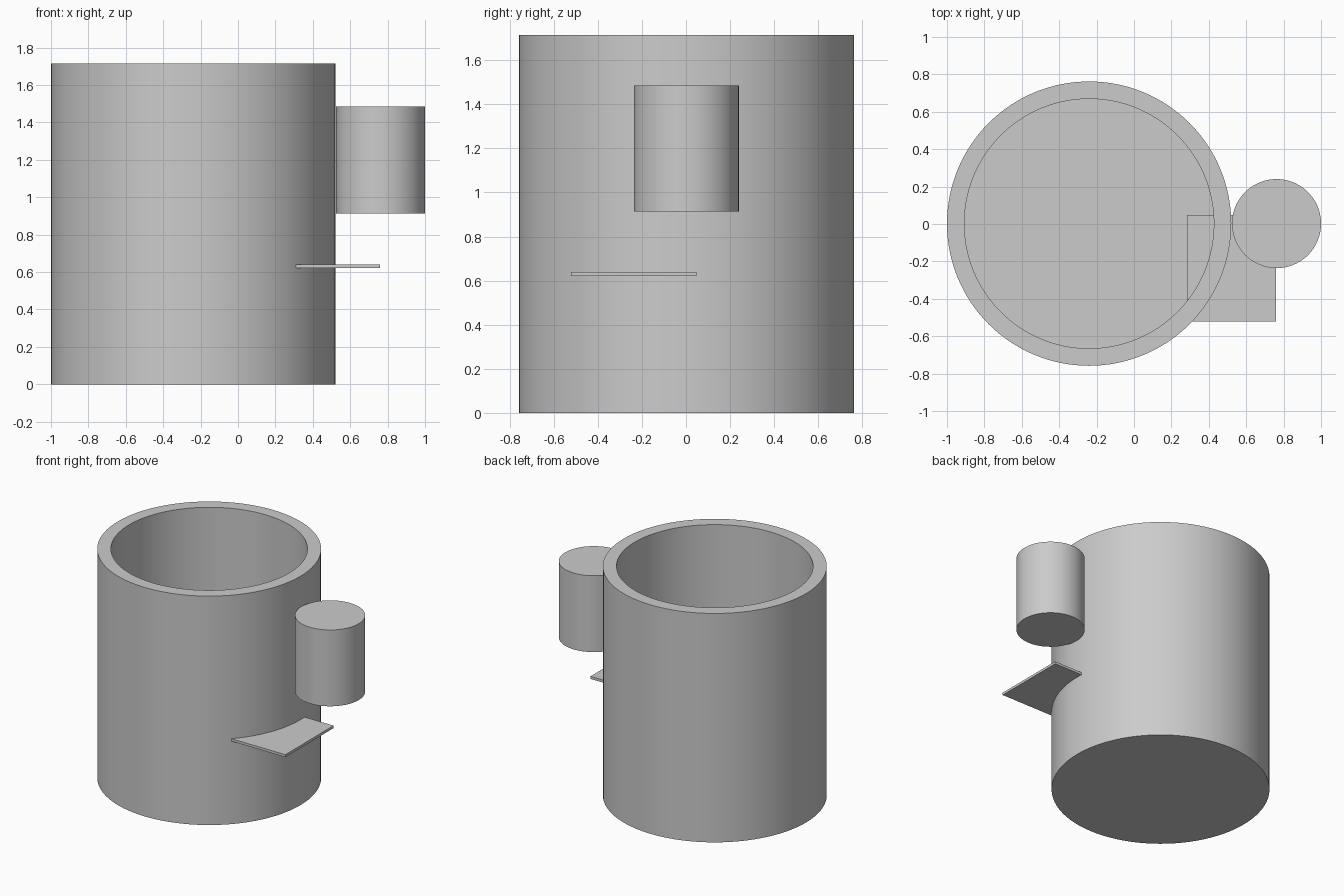
import bpy
import bmesh
import math
from mathutils import Matrix, Vector

default_cube = bpy.data.objects.get("Cube")
if default_cube:
    bpy.data.objects.remove(default_cube, do_unlink=True)

SEGMENTS = 128

grey = bpy.data.materials.new("plain grey")
grey.use_nodes = True
colour = (0.6, 0.6, 0.6, 1)
grey.diffuse_color = colour
grey.node_tree.nodes["Principled BSDF"].inputs["Base Color"].default_value = colour


def finish(name, bm, location, smooth=True):
    """Turn a bmesh into a named, coloured object."""
    bmesh.ops.recalc_face_normals(bm, faces=bm.faces)
    mesh = bpy.data.meshes.new(name)
    bm.to_mesh(mesh)
    bm.free()
    mesh.materials.append(grey)
    obj = bpy.data.objects.new(name, mesh)
    obj.location = location
    bpy.context.collection.objects.link(obj)
    if smooth:
        bpy.ops.object.select_all(action="DESELECT")
        obj.select_set(True)
        bpy.context.view_layer.objects.active = obj
        bpy.ops.object.shade_smooth_by_angle(angle=math.radians(30))
    return obj


def lathe(name, profile, location):
    """Spin a (radius, height) profile around the vertical axis."""
    bm = bmesh.new()
    verts = [bm.verts.new((r, 0, z)) for r, z in profile]
    edges = [bm.edges.new(pair) for pair in zip(verts, verts[1:])]
    bmesh.ops.spin(bm, geom=verts + edges, cent=(0, 0, 0), axis=(0, 0, 1),
                   angle=math.tau, steps=SEGMENTS)
    bmesh.ops.remove_doubles(bm, verts=bm.verts, dist=0.0001)
    return finish(name, bm, location)


def box(name, low, high):
    """Axis-aligned box between two corners."""
    low, high = Vector(low), Vector(high)
    bm = bmesh.new()
    bmesh.ops.create_cube(bm, size=1, matrix=Matrix.Diagonal((*(high - low), 1)))
    return finish(name, bm, (low + high) / 2, smooth=False)


# Open cup with a thick wall and a closed floor
outer, inner, height, floor = 0.76, 0.667, 1.715, 0.095
lathe("cup_body",
      [(0, 0), (outer, 0), (outer, height), (inner, height), (inner, floor), (0, floor)],
      (-0.24, 0.002, 0))

# Solid upright cylinder beside the cup
radius, length = 0.238, 0.572
lathe("side_cylinder",
      [(0, 0), (radius, 0), (radius, length), (0, length)],
      (0.762, 0.002, 0.914))

# Thin flat plate passing through the cup wall
box("side_plate", (0.283, -0.522, 0.621), (0.758, 0.048, 0.64))
